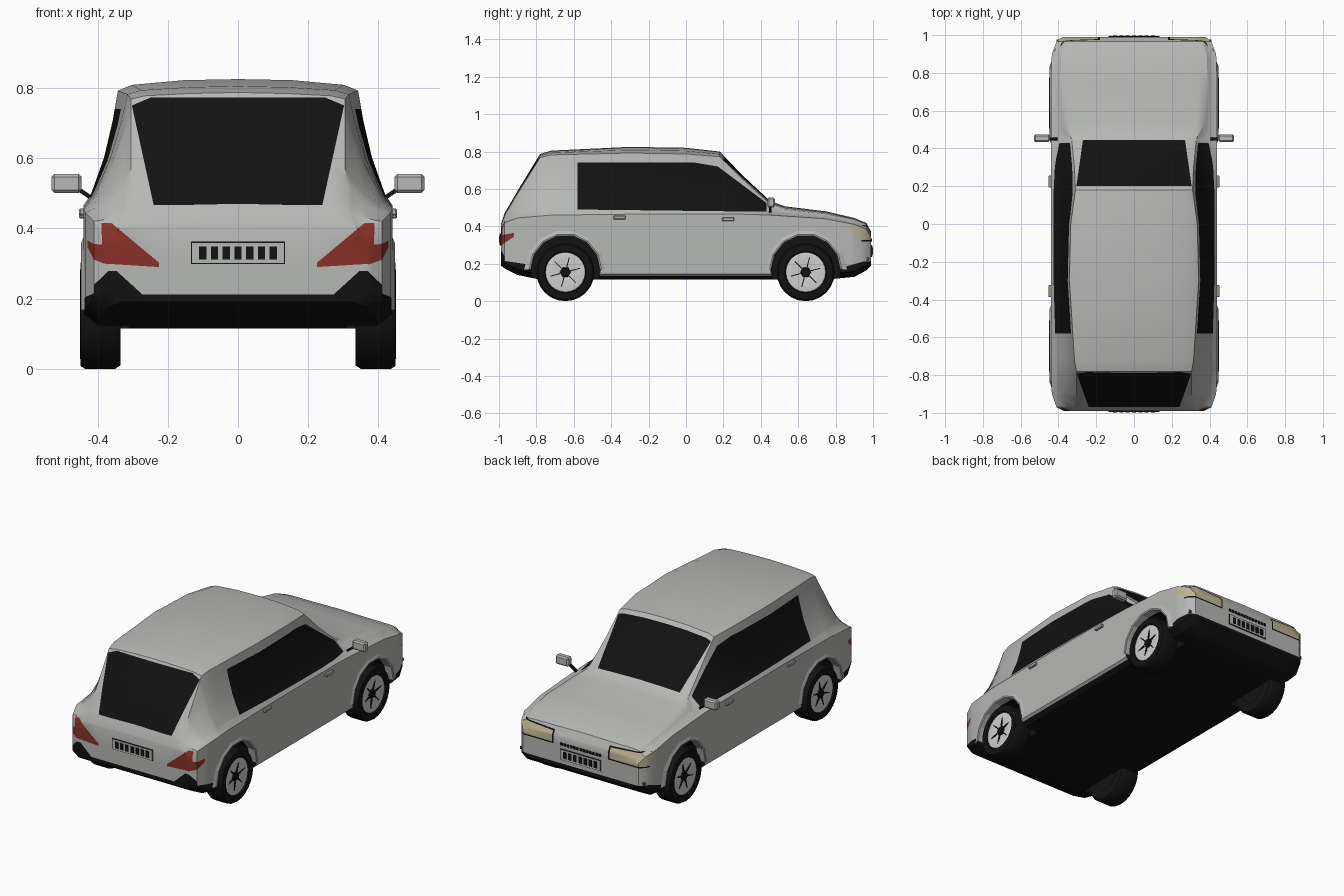
import bpy, bmesh, math
from mathutils import Vector, Matrix

if "Cube" in bpy.data.objects:
    bpy.data.objects.remove(bpy.data.objects["Cube"], do_unlink=True)


def material(name, r, g, b):
    m = bpy.data.materials.new(name)
    m.use_nodes = True
    m.diffuse_color = (r, g, b, 1)
    m.node_tree.nodes["Principled BSDF"].inputs["Base Color"].default_value = (r, g, b, 1)
    return m


MATS = [material("grey_paint", .47, .48, .46), material("black", .006, .006, .006),
        material("tail_red", .25, .03, .02), material("headlight_cream", .52, .46, .3),
        material("rim_silver", .62, .62, .61)]
GREY, BLACK, RED, CREAM, SILVER = range(5)


def finish(name, bm, mat=None, smooth=35):
    """Turn a bmesh into an object; mat None keeps the painted faces."""
    me = bpy.data.meshes.new(name)
    bmesh.ops.recalc_face_normals(bm, faces=bm.faces)
    bm.to_mesh(me)
    bm.free()
    ob = bpy.data.objects.new(name, me)
    bpy.context.collection.objects.link(ob)
    for m in (MATS if mat is None else [MATS[mat]]):
        me.materials.append(m)
    if smooth:
        bpy.ops.object.select_all(action='DESELECT')
        ob.select_set(True)
        bpy.context.view_layer.objects.active = ob
        bpy.ops.object.shade_smooth_by_angle(angle=math.radians(smooth))
    return ob


def box(name, centre, size, mat, bevel=0, rot=None):
    bm = bmesh.new()
    bmesh.ops.create_cube(bm, size=1)
    bmesh.ops.scale(bm, vec=size, verts=bm.verts)
    if bevel:
        bmesh.ops.bevel(bm, geom=bm.edges[:], offset=bevel, segments=1, affect='EDGES')
    if rot:
        bmesh.ops.rotate(bm, matrix=rot, verts=bm.verts)
    bmesh.ops.translate(bm, vec=centre, verts=bm.verts)
    return finish(name, bm, mat, 0)


def lathe(name, profile, centre, side, mat, steps=24, angle=math.tau, smooth=35):
    """Spin (radius, x) points about the x axis through centre."""
    bm = bmesh.new()
    vs = [bm.verts.new((side * x, r, 0)) for r, x in profile]
    edges = [bm.edges.new(p) for p in zip(vs, vs[1:])]
    bmesh.ops.spin(bm, geom=vs + edges, axis=(1, 0, 0), cent=(0, 0, 0), angle=angle, steps=steps)
    bmesh.ops.remove_doubles(bm, verts=bm.verts, dist=1e-5)
    bmesh.ops.translate(bm, vec=centre, verts=bm.verts)
    return finish(name, bm, mat, smooth)


# Body stations: y, floor z, half width, belt z, roof half width, roof edge z, top z
STATIONS = [
    (-.99, .19, .37, .37, .34, .40, .41), (-.97, .175, .41, .42, .31, .455, .47),
    (-.90, .14, .435, .445, .305, .575, .59), (-.78, .115, .44, .455, .305, .768, .787),
    (-.72, .115, .44, .46, .315, .782, .805), (-.3, .115, .44, .465, .342, .792, .825),
    (0, .115, .44, .465, .335, .787, .82), (.18, .115, .44, .465, .31, .772, .80),
    (.30, .115, .44, .465, .315, .655, .675), (.45, .115, .44, .46, .33, .52, .535),
    (.53, .115, .44, .455, .37, .49, .507), (.75, .115, .44, .44, .39, .465, .48),
    (.90, .13, .435, .41, .385, .435, .445), (.965, .165, .41, .385, .365, .41, .418),
    (.99, .19, .38, .345, .345, .36, .37)]


def section(zb, w, belt, wr, ze, zt):
    half = [(w - .04, zb), (w, zb + .03), (w, (zb + belt) / 2 + .02), (w, belt)]
    half += [(w + (wr - w) * a, belt + (ze - belt) * b) for a, b in ((.22, .1), (.6, .42), (.85, .74))]
    half += [(wr, ze), (wr - .04, (ze + zt) / 2), (wr * .45, zt - .003)]
    return [(0, zb)] + half + [(0, zt)] + [(-x, z) for x, z in reversed(half)]


body = bmesh.new()
rings = [[body.verts.new((x, s[0], z)) for x, z in section(*s[1:])] for s in STATIONS]
for a, b in zip(rings, rings[1:]):
    for k in range(len(a)):
        n = (k + 1) % len(a)
        body.faces.new((a[k], a[n], b[n], b[k]))
body.faces.new(rings[0])
body.faces.new(rings[-1])
bmesh.ops.recalc_face_normals(body, faces=body.faces)


def paint(mat, axis, poly, cond):
    """Cut a convex outline, projected along axis, into the faces passing cond and colour it."""
    i, j = [k for k in range(3) if k != axis]
    mid = Vector((sum(p[0] for p in poly), sum(p[1] for p in poly))) / len(poly)
    tests = []
    for a, b in zip(poly, poly[1:] + poly[:1]):
        co, no = Vector(), Vector()
        co[i], co[j] = a
        no[i], no[j] = b[1] - a[1], a[0] - b[0]
        if (mid[0] - a[0]) * no[i] + (mid[1] - a[1]) * no[j] > 0:
            no.negate()
        faces = [f for f in body.faces if cond(f.normal, f.calc_center_median())]
        geom = faces + list({e for f in faces for e in f.edges}) + list({v for f in faces for v in f.verts})
        bmesh.ops.bisect_plane(body, geom=geom, plane_co=co, plane_no=no, dist=1e-5)
        body.normal_update()
        tests.append((co, no))
    for f in body.faces:
        c = f.calc_center_median_weighted()
        if cond(f.normal, f.calc_center_median()) and all((c - co).dot(no) < 0 for co, no in tests):
            f.material_index = mat


# Dark sill, floor and bumpers
paint(BLACK, 0, [(-2, 0), (2, 0), (2, .135), (-2, .135)], lambda n, c: True)
paint(BLACK, 0, [(-1.1, 0), (-.8, 0), (-.8, .19), (-.95, .212), (-1.1, .212)], lambda n, c: c.y < -.75)
paint(BLACK, 0, [(1.1, 0), (.8, 0), (.8, .17), (.95, .212), (1.1, .212)], lambda n, c: c.y > .75)

# Glass
paint(BLACK, 0, [(-.58, .49), (.43, .478), (.43, .525), (.17, .72), (.05, .74), (-.58, .74)],
      lambda n, c: abs(n.x) > .35 and c.z > .46 and -.8 < c.y < .5)
paint(BLACK, 1, [(-.24, .466), (.24, .466), (.302, .75), (.25, .772), (-.25, .772), (-.302, .75)],
      lambda n, c: n.y < -.3 and c.z > .44)
paint(BLACK, 2, [(-.27, .445), (.27, .445), (.305, .2), (-.305, .2)],
      lambda n, c: n.y > .25 and c.z > .5 and .15 < c.y < .47)

# Lamps, bumper corners
rear = lambda n, c: n.y < -.3 and c.y < -.95
nose = lambda n, c: n.y > .3 and c.y > .93
flank = lambda n, c: abs(n.x) > .3 and abs(c.y) > .85
for s in (-1, 1):
    mir = lambda pts: [(s * x, z) for x, z in pts]
    paint(RED, 1, mir([(.225, .29), (.385, .3), (.39, .44), (.36, .415), (.225, .415)]), rear)
    paint(BLACK, 1, mir([(.27, .21), (.345, .278), (.37, .278), (.44, .21)]), rear)
    paint(BLACK, 1, mir([(.18, .318), (.42, .318), (.42, .408), (.18, .396)]), nose)
    paint(CREAM, 1, mir([(.19, .326), (.42, .326), (.42, .402), (.19, .388)]), nose)
paint(RED, 0, [(-1, .29), (-.92, .345), (-.92, .365), (-1, .35)], flank)
paint(CREAM, 0, [(.88, .355), (1, .33), (1, .375), (.88, .403)], flank)
body_ob = finish("body", body, None, 30)

# Wheel arches cut from the body, with dark linings
for s in (-1, 1):
    for y in (-.645, .64):
        bm = bmesh.new()
        bmesh.ops.create_cone(bm, cap_ends=True, segments=14, radius1=.188, radius2=.188, depth=.3)
        bmesh.ops.rotate(bm, matrix=Matrix.Rotation(math.pi / 2, 3, 'Y'), verts=bm.verts)
        bmesh.ops.translate(bm, vec=(s * .46, y, .168), verts=bm.verts)
        for f in bm.faces:
            f.material_index = BLACK
        cutter = finish("arch_cutter", bm, None, 0)
        cutter.hide_render = True
        mod = body_ob.modifiers.new("arch", 'BOOLEAN')
        mod.operation, mod.solver, mod.object = 'DIFFERENCE', 'EXACT', cutter
        bpy.context.view_layer.objects.active = body_ob
        bpy.ops.object.modifier_apply(modifier=mod.name)
        bpy.data.objects.remove(cutter, do_unlink=True)

# Wheels and arch lips
TYRE = [(.09, .335), (.145, .335), (.155, .35), (.155, .435), (.147, .448), (.112, .45), (.104, .44)]
for s, side in ((1, "left"), (-1, "right")):
    for y, end in ((.64, "front"), (-.645, "rear")):
        tag = f"{end}_{side}"
        hub = (0, y, .155)
        lathe("tyre_" + tag, TYRE, hub, s, BLACK)
        lathe("wheel_back_" + tag, [(0, .345), (.1, .345)], hub, s, BLACK)
        lathe("rim_" + tag, [(0, .432), (.03, .432), (.095, .446), (.108, .442)], hub, s, SILVER)
        lathe("hub_" + tag, [(0, .444), (.024, .444), (.03, .43)], hub, s, BLACK, 6, smooth=0)
        for k in range(6):
            a = math.tau * (k + .25) / 6
            box(f"rim_gap_{tag}_{k}", (s * .439, y + .062 * math.cos(a), .155 + .062 * math.sin(a)),
                (.008, .066, .005), BLACK, rot=Matrix.Rotation(a, 3, 'X'))
        lathe("arch_lip_" + tag, [(.186, .40), (.186, .445), (.194, .447), (.222, .436)],
              (0, y, .168), s, GREY, 7, math.pi, 0)

    # Door handles, mirrors and bumper reflectors
    for y, z in ((-.355, .447), (.225, .438)):
        box(f"door_handle_{side}", (s * .443, y, z), (.02, .065, .02), GREY, .004)
    box(f"mirror_{side}", (s * .488, .455, .528), (.085, .04, .054), GREY, .008)
    box(f"mirror_arm_{side}", (s * .43, .45, .495), (.055, .015, .012), BLACK,
        rot=Matrix.Rotation(-s * .6, 3, 'Y'))
    box(f"reflector_{side}", (s * .402, .968, .225), (.016, .016, .016), RED)

# Number plates with dark blocks, and the slim grille
for s, end, z in ((-1, "rear", .33), (1, "front", .268)):
    box(f"plate_edge_{end}", (0, s * .991, z), (.268, .006, .064), BLACK)
    box(f"plate_{end}", (0, s * .993, z), (.262, .006, .058), GREY)
    for k in range(-3, 4):
        box(f"plate_block_{end}_{k + 4}", (k * .0335, s * .996, z), (.021, .006, .038), BLACK)
for k in range(-6, 7):
    box(f"grille_slot_{k + 7}", (k * .021, .991, .328), (.014, .006, .016), BLACK)
